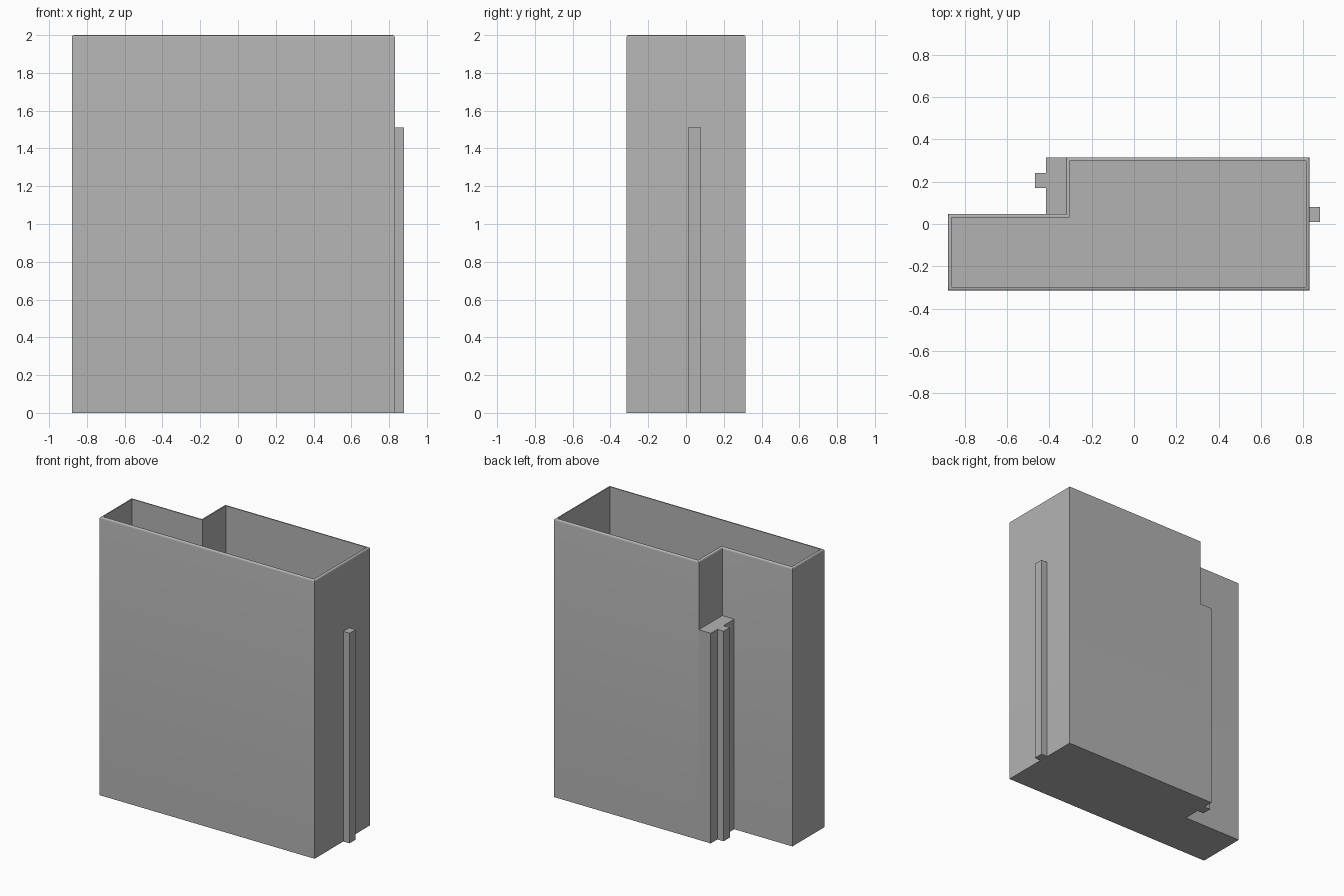
import bpy
import bmesh

if "Cube" in bpy.data.objects:
    bpy.data.objects.remove(bpy.data.objects["Cube"], do_unlink=True)

grey = bpy.data.materials.new("plain grey")
grey.use_nodes = True
colour = (0.45, 0.45, 0.45, 1)
grey.diffuse_color = colour
grey.node_tree.nodes["Principled BSDF"].inputs["Base Color"].default_value = colour

HEIGHT, RAIL_HEIGHT, WALL, FLOOR, ROUND = 2.0, 1.51, 0.017, 0.02, 0.012
X0, X1, STEP_X = -0.88, 0.83, -0.322
Y0, Y1, STEP_Y = -0.315, 0.315, 0.048


def footprint(inset):
    """Corners of the stepped outline, moved inwards by the inset."""
    i = inset
    return [(X0 + i, Y0 + i), (X1 - i, Y0 + i), (X1 - i, Y1 - i),
            (STEP_X + i, Y1 - i), (STEP_X + i, STEP_Y - i), (X0 + i, STEP_Y - i)]


def finish(name, bm):
    bmesh.ops.recalc_face_normals(bm, faces=bm.faces)
    mesh = bpy.data.meshes.new(name)
    bm.to_mesh(mesh)
    bm.free()
    mesh.materials.append(grey)
    obj = bpy.data.objects.new(name, mesh)
    bpy.context.collection.objects.link(obj)
    return obj


def prism(name, outline, top):
    bm = bmesh.new()
    base = bm.faces.new([bm.verts.new((x, y, 0)) for x, y in outline])
    lifted = bmesh.ops.extrude_face_region(bm, geom=[base], use_keep_orig=True)["geom"]
    for v in lifted:
        if isinstance(v, bmesh.types.BMVert):
            v.co.z = top
    return finish(name, bm)


def box(name, x0, x1, y0, y1):
    return prism(name, [(x0, y0), (x1, y0), (x1, y1), (x0, y1)], RAIL_HEIGHT)


# Open stepped bin: outer wall, rim, inner wall and floor as one skin
bm = bmesh.new()
rings = []
for inset, z in ((0, 0), (0, HEIGHT), (WALL, HEIGHT), (WALL, FLOOR)):
    rings.append([bm.verts.new((x, y, z)) for x, y in footprint(inset)])
for low, high in zip(rings, rings[1:]):
    for k in range(len(low)):
        n = (k + 1) % len(low)
        bm.faces.new((low[k], low[n], high[n], high[k]))
bm.faces.new(rings[0])
bm.faces.new(rings[-1])

# Rounded outer rim
top = set(rings[1])
rim = [e for e in bm.edges if set(e.verts) <= top]
bmesh.ops.bevel(bm, geom=rim, offset=ROUND, segments=4, profile=0.5, affect='EDGES')
shell = finish("bin_shell", bm)
bpy.context.view_layer.objects.active = shell
shell.select_set(True)
bpy.ops.object.shade_smooth_by_angle()

# Filler post in the step, with its guide rail, and the rail on the far side
box("step_post", -0.417, STEP_X, STEP_Y, Y1)
box("post_rail", -0.467, -0.417, 0.17, 0.24)
box("side_rail", X1, 0.88, 0.01, 0.08)
